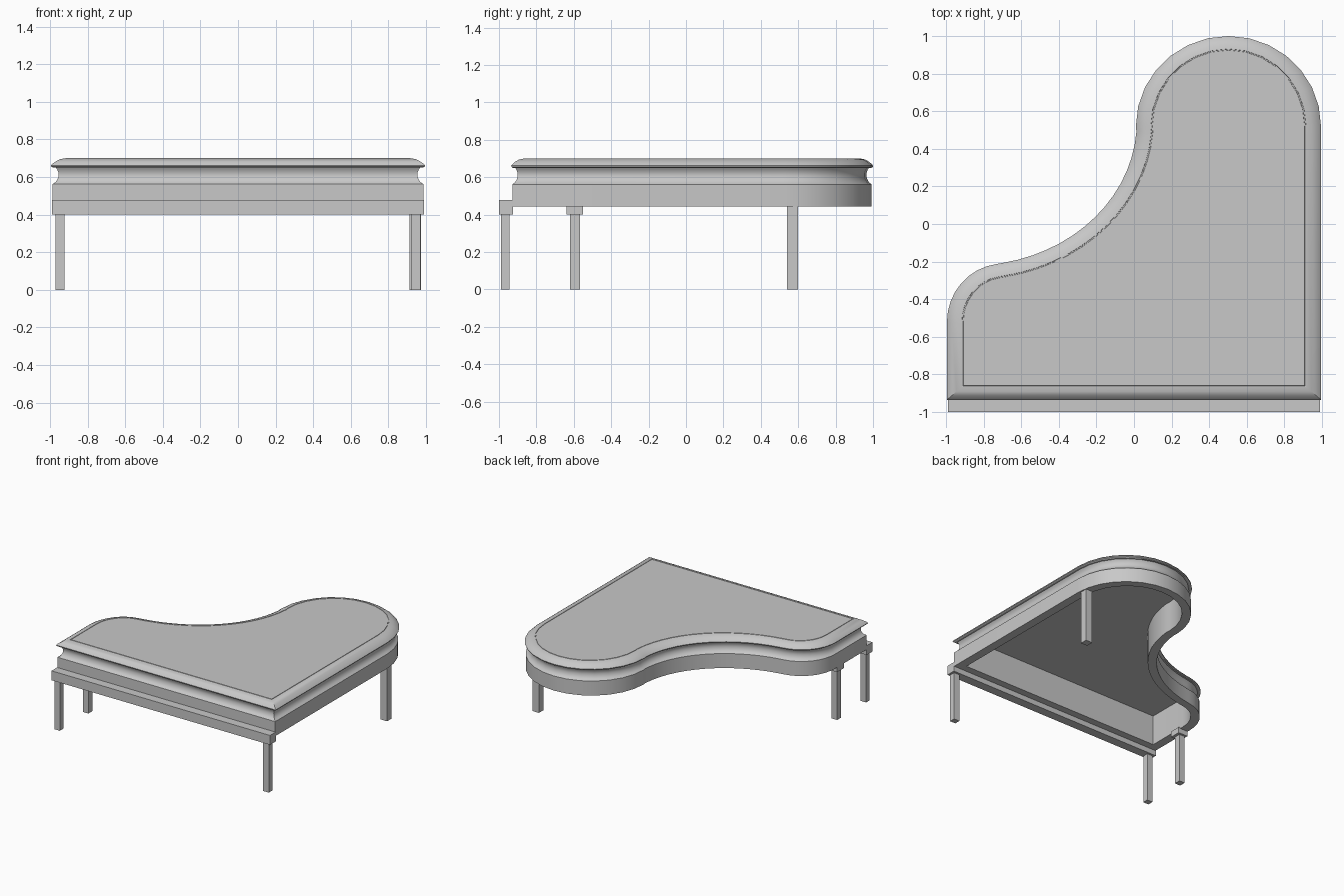
import bpy, bmesh
from math import sin, cos, radians
from mathutils import Vector

if "Cube" in bpy.data.objects:
    bpy.data.objects.remove(bpy.data.objects["Cube"])

grey = bpy.data.materials.new("plain grey")
grey.use_nodes = True
grey.diffuse_color = (0.58, 0.58, 0.58, 1)
grey.node_tree.nodes["Principled BSDF"].inputs["Base Color"].default_value = grey.diffuse_color


def finish(bm, name):
    bmesh.ops.recalc_face_normals(bm, faces=bm.faces)
    mesh = bpy.data.meshes.new(name)
    bm.to_mesh(mesh)
    bm.free()
    mesh.materials.append(grey)
    obj = bpy.data.objects.new(name, mesh)
    bpy.context.collection.objects.link(obj)
    return obj


def box(name, low, high):
    bm = bmesh.new()
    bmesh.ops.create_cube(bm, size=1)
    for v in bm.verts:
        v.co = [(a + b) / 2 + c * (b - a) for a, b, c in zip(low, high, v.co)]
    return finish(bm, name)


def arc(cx, cy, rx, ry, start, end, steps):
    angles = [radians(start + (end - start) * i / steps) for i in range(steps + 1)]
    return [Vector((cx + rx * cos(a), cy + ry * sin(a))) for a in angles]


# Counter-clockwise plan: straight front and side, round tail, hollow bend, round cheek
plan = [Vector((-0.995, -0.935)), Vector((0.995, -0.935))]
plan += arc(0.5025, 0.52, 0.4925, 0.48, 0, 180, 14)
plan += arc(-0.865, 0.545, 0.88, 0.766, -4, -79, 14)
plan += arc(-0.69, -0.52, 0.305, 0.31, 98, 180, 8)


def inset(points, d):
    """Move the outline inward, a little less along y than along x."""
    result = []
    for i, p in enumerate(points):
        a = (p - points[i - 1]).normalized()
        b = (points[(i + 1) % len(points)] - p).normalized()
        na, nb = Vector((-a.y, a.x)), Vector((-b.y, b.x))
        move = (na + nb) * d / (1 + na.dot(nb))
        result.append(p + Vector((move.x, move.y * 0.86)))
    return result


def sweep(name, profile):
    """Run an (inset, height) profile around the plan and cap both ends."""
    bm = bmesh.new()
    rings = [[bm.verts.new((p.x, p.y, z)) for p in inset(plan, d)] for d, z in profile]
    bm.faces.new(rings[0])
    bm.faces.new(rings[-1])
    n = len(plan)
    for lower, upper in zip(rings, rings[1:]):
        for i in range(n):
            j = (i + 1) % n
            bm.faces.new((lower[i], lower[j], upper[j], upper[i]))
    obj = finish(bm, name)
    bpy.ops.object.select_all(action='DESELECT')
    obj.select_set(True)
    bpy.context.view_layer.objects.active = obj
    bpy.ops.object.shade_smooth_by_angle(angle=radians(30))


inner_wall = [(0.08, 0.69), (0.08, 0.443)]
outer_wall = [(0.008, 0.443), (0.008, 0.562)]
cove = [(0.024, 0.572), (0.035, 0.588), (0.041, 0.606), (0.04, 0.624), (0.033, 0.64), (0.026, 0.65)]
lid_edge = [(0.01, 0.65), (0.002, 0.655), (0, 0.662), (0.01, 0.672), (0.027, 0.684),
            (0.05, 0.695), (0.079, 0.7)]
groove_and_panel = [(0.08, 0.697), (0.086, 0.697), (0.087, 0.7)]
sweep("case_and_lid", inner_wall + outer_wall + cove + lid_edge + groove_and_panel)

# Front ledge
box("front_ledge", (-0.99, -1, 0.4), (0.99, -0.925, 0.477))

# Legs
for side, x in (("right", -0.947), ("left", 0.947)):
    box("front_leg_" + side, (x - 0.025, -0.99, 0), (x + 0.025, -0.943, 0.41))
box("tail_leg", (0.913, 0.54, 0), (0.973, 0.6, 0.45))
box("cheek_leg", (-0.972, -0.62, 0), (-0.922, -0.568, 0.41))
box("cheek_leg_cap", (-0.985, -0.64, 0.402), (-0.9, -0.55, 0.45))
